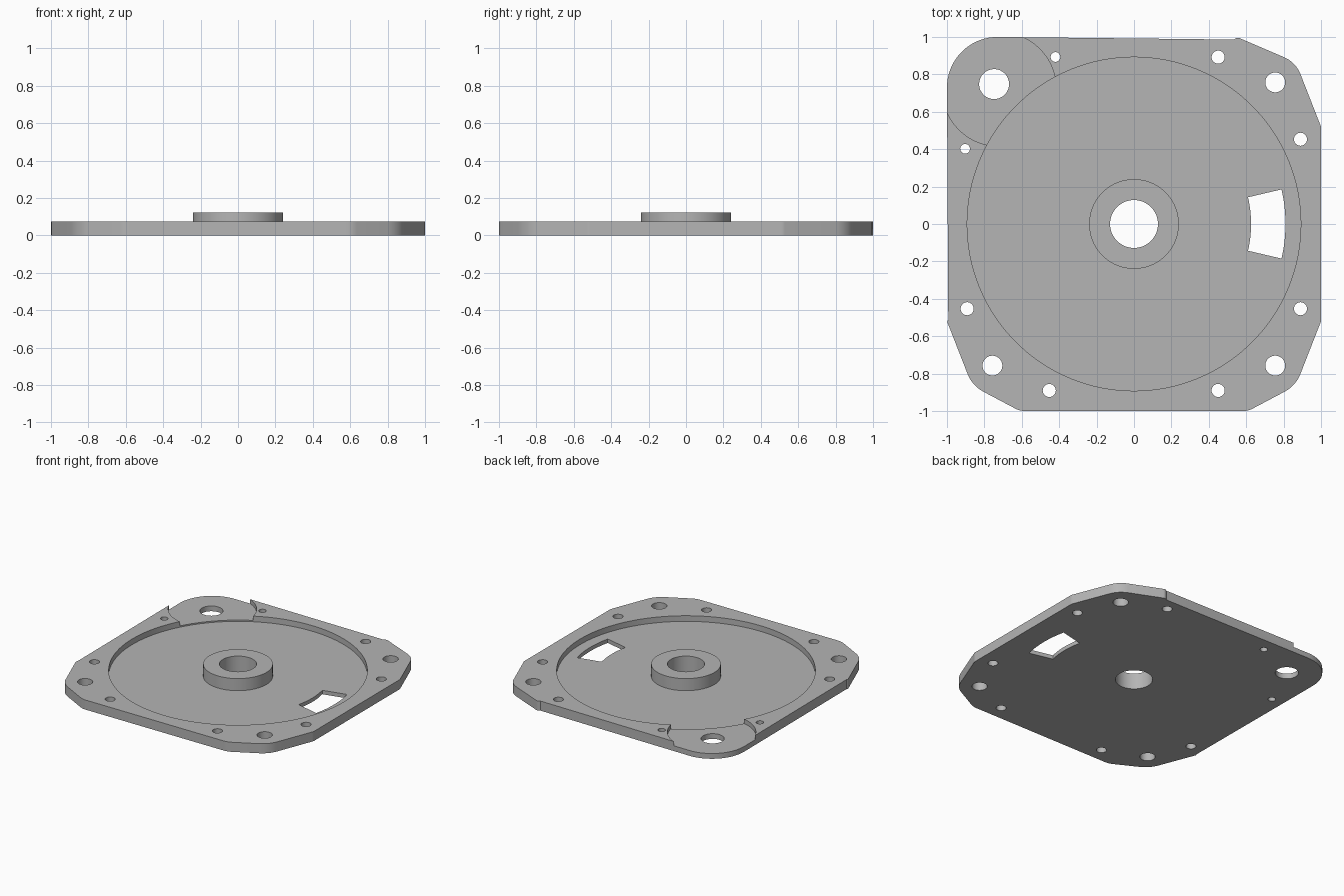
import bpy, bmesh
from math import sin, cos, radians, tau
from mathutils import Vector

cube = bpy.data.objects.get("Cube")
if cube:
    bpy.data.objects.remove(cube)

PLATE_TOP, PAD_TOP, FLOOR, HUB_TOP = 0.073, 0.04, 0.03, 0.122

metal = bpy.data.materials.new("plain grey metal")
metal.use_nodes = True
grey = (0.46, 0.46, 0.46, 1)
metal.diffuse_color = grey
metal.node_tree.nodes["Principled BSDF"].inputs["Base Color"].default_value = grey


def circle(x, y, r, n=48):
    return [(x + r * cos(tau * i / n), y + r * sin(tau * i / n)) for i in range(n)]


def rounded(corners, steps=8):
    """Fillet each (x, y, setback) corner with a quadratic arc."""
    pts = []
    for i, (x, y, d) in enumerate(corners):
        p = Vector((x, y))
        a = p + (Vector(corners[i - 1][:2]) - p).normalized() * d
        b = p + (Vector(corners[(i + 1) % len(corners)][:2]) - p).normalized() * d
        for k in range(steps + 1):
            t = k / steps
            pts.append(tuple(a * (1 - t) ** 2 + p * (2 * t * (1 - t)) + b * t * t))
    return pts


def prism(name, pts, z0, z1):
    bm = bmesh.new()
    face = bm.faces.new([bm.verts.new((x, y, z0)) for x, y in pts])
    top = bmesh.ops.extrude_face_region(bm, geom=[face])["geom"]
    bmesh.ops.translate(bm, vec=(0, 0, z1 - z0),
                        verts=[v for v in top if isinstance(v, bmesh.types.BMVert)])
    bmesh.ops.recalc_face_normals(bm, faces=bm.faces)
    mesh = bpy.data.meshes.new(name)
    bm.to_mesh(mesh)
    bm.free()
    mesh.materials.append(metal)
    ob = bpy.data.objects.new(name, mesh)
    bpy.context.collection.objects.link(ob)
    return ob


def activate(ob):
    bpy.ops.object.select_all(action="DESELECT")
    ob.select_set(True)
    bpy.context.view_layer.objects.active = ob


def cut(ob, pts, z0=-0.1, z1=0.3):
    cutter = prism("cutter", pts, z0, z1)
    cutter.hide_render = True
    activate(ob)
    mod = ob.modifiers.new("cut", "BOOLEAN")
    mod.operation, mod.solver, mod.object = "DIFFERENCE", "EXACT", cutter
    bpy.ops.object.modifier_apply(modifier=mod.name)
    bpy.data.objects.remove(cutter)


# Plate outline: three chamfered corners and one large round corner
arc = [(-0.73 + 0.27 * cos(radians(a)), 0.73 + 0.27 * sin(radians(a)))
       for a in range(90, 181, 5)]
outline = arc + rounded([
    (-1, -0.52, 0.01), (-0.865, -0.865, 0.07), (-0.61, -1, 0.03),
    (0.61, -1, 0.03), (0.865, -0.865, 0.07), (1, -0.52, 0.01),
    (1, 0.52, 0.01), (0.865, 0.865, 0.07), (0.55, 1, 0.02)])
plate = prism("base_plate", outline, 0, PLATE_TOP)

# Round recess and lowered corner pad
cut(plate, circle(0, 0, 0.892, 128), FLOOR)
cut(plate, circle(-0.72, 0.72, 0.305, 96), PAD_TOP)

# Through holes
cut(plate, circle(0, 0, 0.128, 64))
cut(plate, circle(-0.748, 0.748, 0.08))
for x, y in [(0.755, 0.757), (0.755, -0.757), (-0.757, -0.757)]:
    cut(plate, circle(x, y, 0.053))
for x, y in [(0.45, 0.892), (0.89, 0.453), (0.89, -0.453),
             (0.45, -0.89), (-0.453, -0.89), (-0.892, -0.453)]:
    cut(plate, circle(x, y, 0.035, 32))
for x, y in [(-0.42, 0.893), (-0.903, 0.402)]:
    cut(plate, circle(x, y, 0.026, 32))

# Curved window slot
sweep = [radians(-13.2 + 26.4 * i / 16) for i in range(17)]
cut(plate, [(0.81 * cos(a), 0.81 * sin(a)) for a in sweep]
    + [(0.626 * cos(a), 0.626 * sin(a)) for a in reversed(sweep)])

# Central hub
hub = prism("hub_ring", circle(0, 0, 0.24, 64), FLOOR, HUB_TOP)
cut(hub, circle(0, 0, 0.128, 64))

for ob in (plate, hub):
    activate(ob)
    bpy.ops.object.shade_smooth_by_angle(angle=radians(30))
